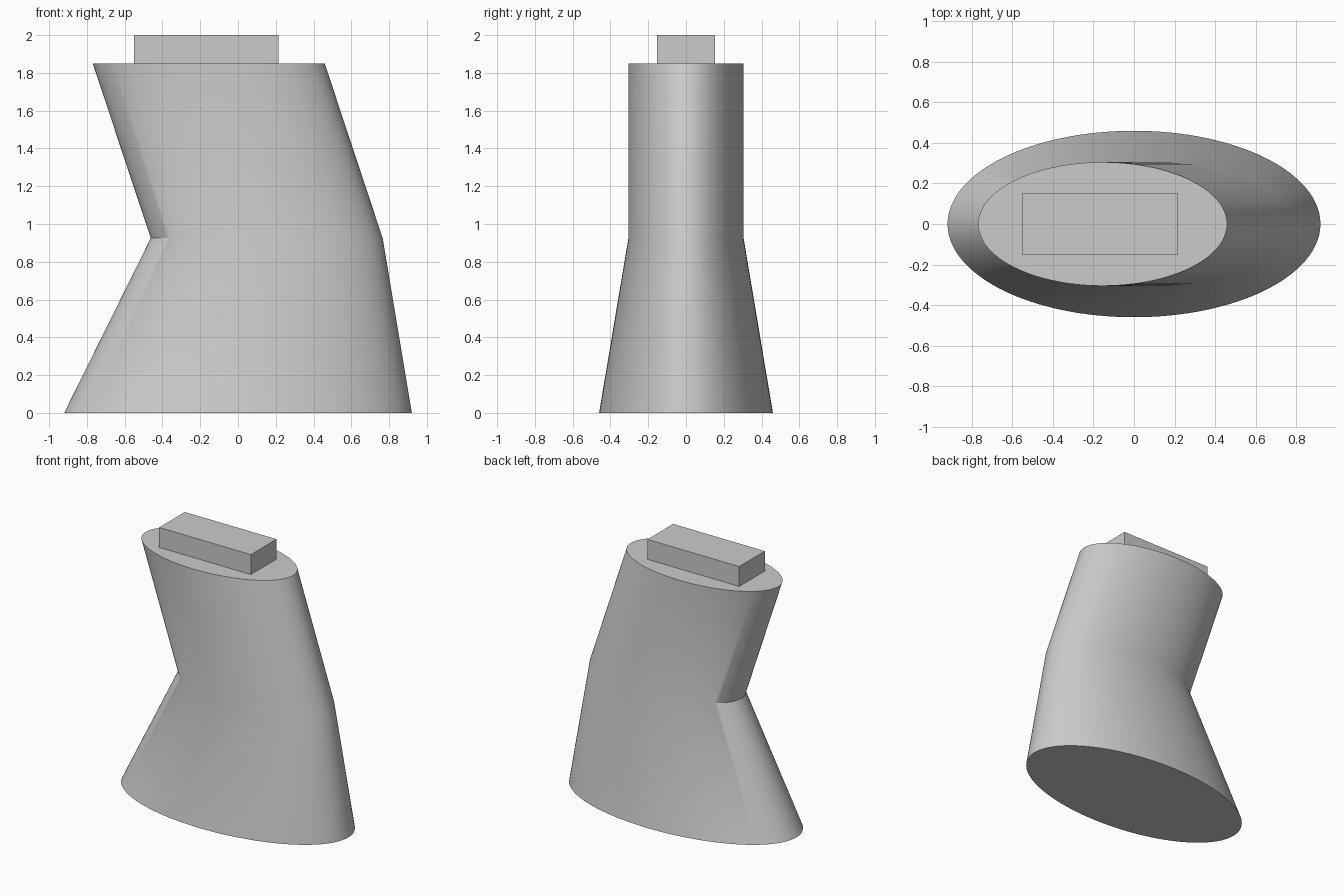
import bpy
import bmesh
import math

cube = bpy.data.objects.get("Cube")
if cube:
    bpy.data.objects.remove(cube, do_unlink=True)

SEGMENTS = 128

grey = bpy.data.materials.new("plain_grey")
grey.use_nodes = True
colour = (0.6, 0.6, 0.6, 1)
grey.diffuse_color = colour
grey.node_tree.nodes["Principled BSDF"].inputs["Base Color"].default_value = colour


def add_object(name, bm):
    bmesh.ops.recalc_face_normals(bm, faces=bm.faces)
    mesh = bpy.data.meshes.new(name)
    bm.to_mesh(mesh)
    bm.free()
    mesh.materials.append(grey)
    obj = bpy.data.objects.new(name, mesh)
    bpy.context.collection.objects.link(obj)
    return obj


# Body: elliptical sections lofted from the flared foot to the leaning top
sections = [  # z, centre x, half width, half depth
    (0, 0, 0.92, 0.46),
    (0.925, 0.152, 0.614, 0.305),
    (1.85, -0.155, 0.614, 0.305),
]
bm = bmesh.new()
rings = []
for z, cx, rx, ry in sections:
    angles = [math.tau * i / SEGMENTS for i in range(SEGMENTS)]
    rings.append([bm.verts.new((cx + rx * math.cos(a), ry * math.sin(a), z))
                  for a in angles])
for low, high in zip(rings, rings[1:]):
    for i in range(SEGMENTS):
        j = (i + 1) % SEGMENTS
        bm.faces.new((low[i], low[j], high[j], high[i]))
bm.faces.new(rings[0][::-1])
bm.faces.new(rings[-1])
body = add_object("body", bm)
bpy.ops.object.select_all(action="DESELECT")
body.select_set(True)
bpy.context.view_layer.objects.active = body
bpy.ops.object.shade_smooth_by_angle(angle=math.radians(30))

# Rectangular tab standing on the top face
bm = bmesh.new()
bmesh.ops.create_cube(bm, size=1)
bmesh.ops.scale(bm, vec=(0.765, 0.305, 0.15), verts=bm.verts)
bmesh.ops.translate(bm, vec=(-0.168, 0, 1.925), verts=bm.verts)
add_object("top_tab", bm)
